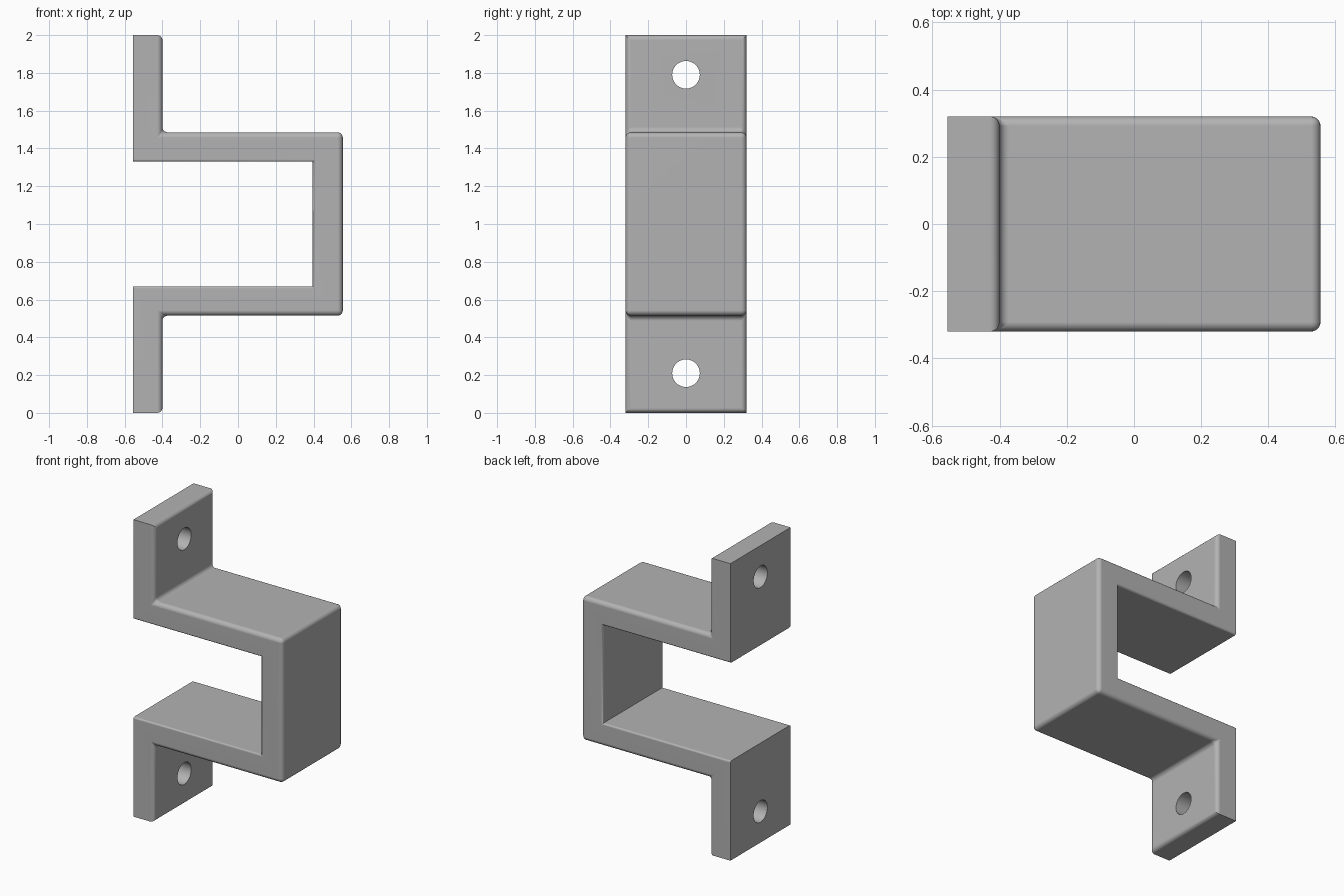
import bpy
import bmesh

cube = bpy.data.objects.get("Cube")
if cube:
    bpy.data.objects.remove(cube, do_unlink=True)

HALF_DEPTH = 0.32
BACK, FLANGE, INNER, OUTER = -0.555, -0.4, 0.395, 0.555
MID = 1.0

# Upper half of the hat-shaped outline as (x, height above middle), then mirrored
upper = [(INNER, 0.33), (BACK, 0.33), (BACK, 1.0), (FLANGE, 1.0),
         (FLANGE, 0.485), (OUTER, 0.485)]
outline = upper + [(x, -h) for x, h in reversed(upper)]

bm = bmesh.new()
verts = [bm.verts.new((x, -HALF_DEPTH, MID + h)) for x, h in outline]
face = bm.faces.new(verts)
extruded = bmesh.ops.extrude_face_region(bm, geom=[face])["geom"]
moved = [v for v in extruded if isinstance(v, bmesh.types.BMVert)]
bmesh.ops.translate(bm, verts=moved, vec=(0, 2 * HALF_DEPTH, 0))
bmesh.ops.recalc_face_normals(bm, faces=bm.faces)


def near(a, b):
    return abs(a - b) < 1e-4


def is_inner(v):
    return near(abs(v.co.z - MID), 0.33)


def is_outer(v):
    return v.co.x > FLANGE - 1e-4 and not is_inner(v)


def round_edges(test, radius, segments):
    edges = [e for e in bm.edges if test(e)]
    bmesh.ops.bevel(bm, geom=edges, offset=radius, segments=segments,
                    profile=0.5, affect='EDGES', clamp_overlap=True)


# Small rounding on the channel rim, larger rounding on the outside
round_edges(lambda e: all(is_inner(v) for v in e.verts)
            and near(e.verts[0].co.y, e.verts[1].co.y), 0.012, 3)
outer_edges = {e for e in bm.edges if all(is_outer(v) for v in e.verts)
               and all(near(abs(v.co.y), HALF_DEPTH) for v in e.verts)
               and all(near(v.co.x, FLANGE) or near(v.co.x, OUTER) for v in e.verts)}
round_edges(lambda e: e in outer_edges, 0.028, 5)

mesh = bpy.data.meshes.new("bracket")
bm.to_mesh(mesh)
bm.free()
bracket = bpy.data.objects.new("bracket", mesh)
bpy.context.collection.objects.link(bracket)

# Grey metal
grey = bpy.data.materials.new("grey metal")
grey.use_nodes = True
colour = (0.45, 0.45, 0.45, 1)
grey.diffuse_color = colour
grey.node_tree.nodes["Principled BSDF"].inputs["Base Color"].default_value = colour
mesh.materials.append(grey)

# Screw holes through both flanges
for name, z in (("lower", 0.21), ("upper", 1.79)):
    bpy.ops.mesh.primitive_cylinder_add(
        vertices=48, radius=0.073, depth=0.5,
        location=((BACK + FLANGE) / 2, 0, z), rotation=(0, 1.5708, 0))
    cutter = bpy.context.object
    cutter.name = name + "_hole_cutter"
    cutter.hide_render = True
    hole = bracket.modifiers.new(name + " hole", 'BOOLEAN')
    hole.operation = 'DIFFERENCE'
    hole.solver = 'EXACT'
    hole.object = cutter
    bpy.ops.object.select_all(action='DESELECT')
    bracket.select_set(True)
    bpy.context.view_layer.objects.active = bracket
    bpy.ops.object.modifier_apply(modifier=hole.name)
    bpy.data.objects.remove(cutter, do_unlink=True)

# Smooth rounded edges, crisp hole rims and back edges
bpy.ops.object.shade_smooth_by_angle(angle=0.6)
weighted = bracket.modifiers.new("flat face normals", 'WEIGHTED_NORMAL')
weighted.keep_sharp = True
